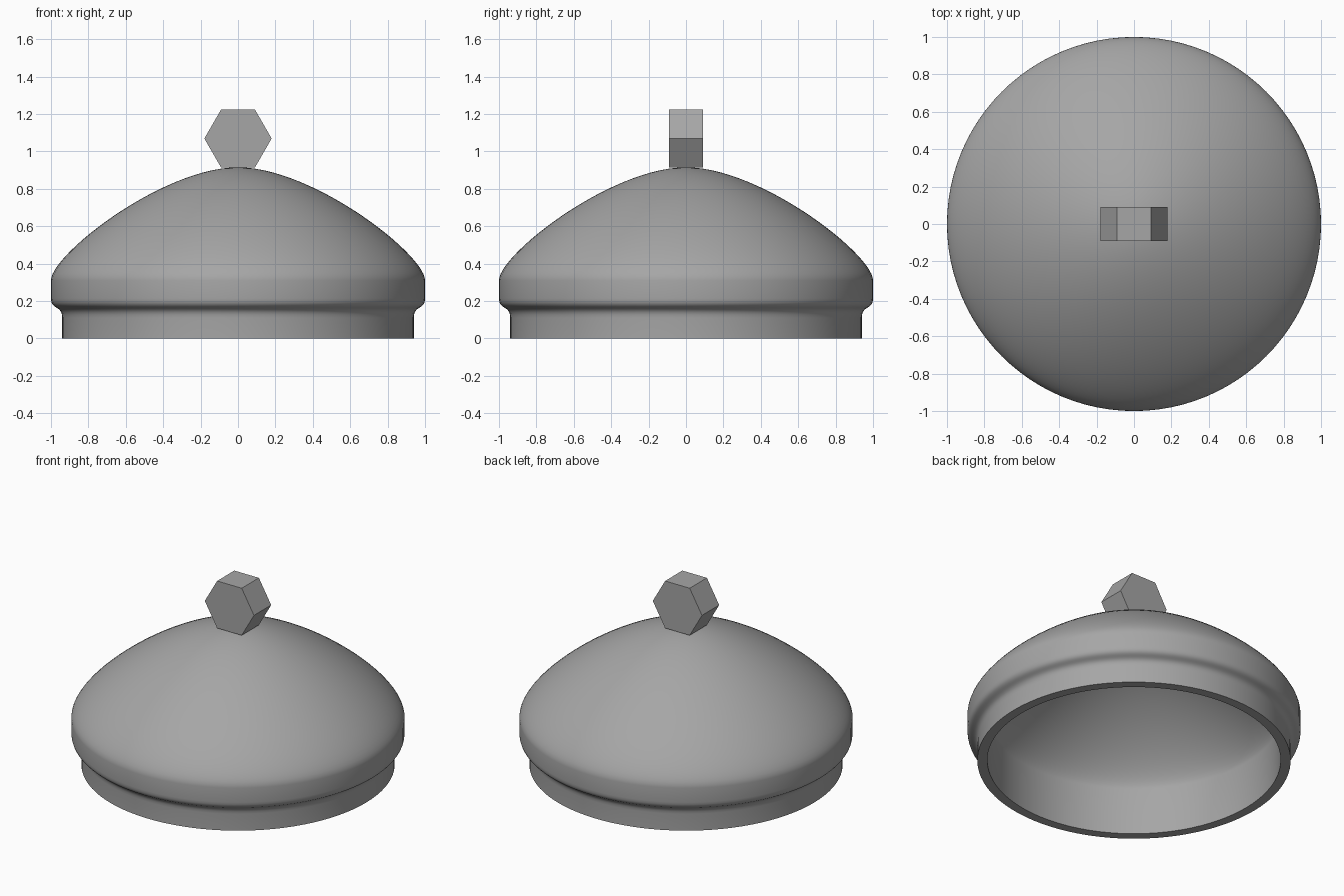
import bpy, bmesh, math
from mathutils import Vector
from mathutils.geometry import interpolate_bezier

if "Cube" in bpy.data.objects:
    bpy.data.objects.remove(bpy.data.objects["Cube"], do_unlink=True)

grey = bpy.data.materials.new("plain grey")
grey.use_nodes = True
colour = (0.38, 0.38, 0.38, 1)
grey.diffuse_color = colour
grey.node_tree.nodes["Principled BSDF"].inputs["Base Color"].default_value = colour


def make_object(name, bm):
    bmesh.ops.recalc_face_normals(bm, faces=bm.faces)
    mesh = bpy.data.meshes.new(name)
    bm.to_mesh(mesh)
    bm.free()
    mesh.materials.append(grey)
    obj = bpy.data.objects.new(name, mesh)
    bpy.context.collection.objects.link(obj)
    return obj


def curve(a, b, c, d, count):
    """Bezier through radius/height points from a to d, steered by b and c."""
    pts = [Vector((r, 0, z)) for r, z in (a, b, c, d)]
    return [(p.x, p.z) for p in interpolate_bezier(*pts, count)]


# Hollow lid: rim, bead and dome outside, straight wall and dome inside
bead = curve((0.94, 0.11), (0.94, 0.18), (1, 0.15), (1, 0.215), 12)
dome = curve((1, 0.31), (1, 0.45), (0.4, 0.915), (0, 0.915), 28)
inner_dome = curve((0, 0.845), (0.37, 0.845), (0.86, 0.45), (0.88, 0.31), 24)
profile = [(0.94, 0)] + bead + dome + inner_dome + [(0.88, 0), (0.94, 0)]

bm = bmesh.new()
verts = [bm.verts.new((r, 0, z)) for r, z in profile]
edges = [bm.edges.new(pair) for pair in zip(verts, verts[1:])
         if pair[0].co.x + pair[1].co.x > 0]
bmesh.ops.spin(bm, geom=verts + edges, cent=(0, 0, 0), axis=(0, 0, 1),
               angle=math.tau, steps=96, use_merge=False)
bmesh.ops.remove_doubles(bm, verts=bm.verts, dist=0.0005)
lid = make_object("hollow_lid", bm)
bpy.ops.object.select_all(action="DESELECT")
lid.select_set(True)
bpy.context.view_layer.objects.active = lid
bpy.ops.object.shade_smooth_by_angle(angle=math.radians(40))

# Hexagonal knob, a flat-sided prism lying along y
bm = bmesh.new()
ring = [bm.verts.new((0.18 * math.cos(a), -0.09, 1.069 + 0.18 * math.sin(a)))
        for a in (math.tau * i / 6 for i in range(6))]
front = bm.faces.new(ring)
extruded = bmesh.ops.extrude_face_region(bm, geom=[front], use_keep_orig=True)["geom"]
bmesh.ops.translate(bm, vec=(0, 0.18, 0),
                    verts=[g for g in extruded if isinstance(g, bmesh.types.BMVert)])
make_object("hexagonal_knob", bm)
